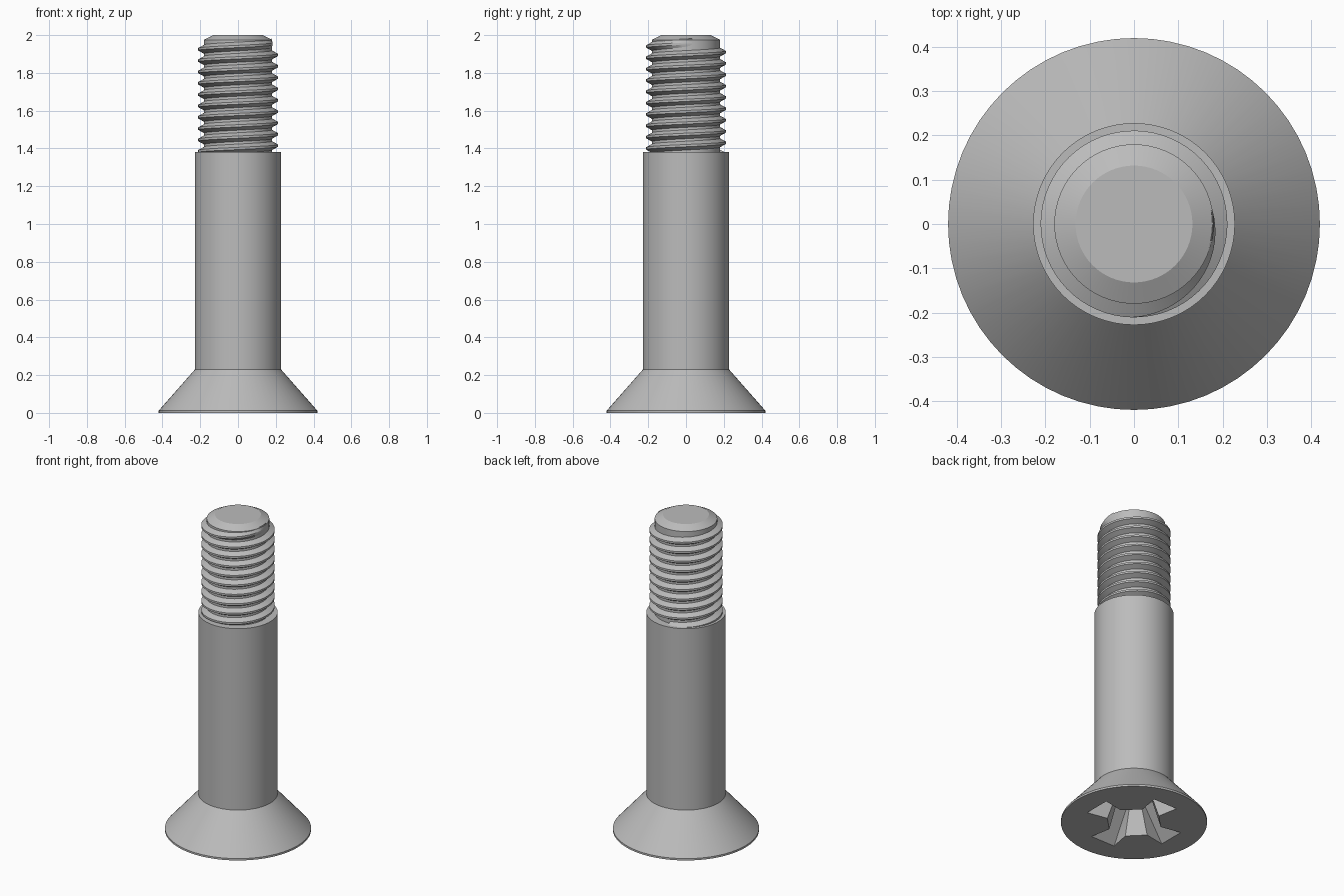
import bpy, bmesh, math

SEGMENTS = 64
CORE, CREST = 0.18, 0.211
PITCH = 0.06

cube = bpy.data.objects.get("Cube")
if cube:
    bpy.data.objects.remove(cube, do_unlink=True)

steel = bpy.data.materials.new("steel grey")
steel.use_nodes = True
colour = (0.5, 0.5, 0.5, 1)
steel.diffuse_color = colour
steel.node_tree.nodes["Principled BSDF"].inputs["Base Color"].default_value = colour


def make_object(name, bm):
    """Turn a bmesh into a steel object with consistent normals."""
    bmesh.ops.recalc_face_normals(bm, faces=bm.faces)
    mesh = bpy.data.meshes.new(name)
    bm.to_mesh(mesh)
    bm.free()
    mesh.materials.append(steel)
    obj = bpy.data.objects.new(name, mesh)
    bpy.context.collection.objects.link(obj)
    return obj


def activate(obj):
    bpy.ops.object.select_all(action="DESELECT")
    obj.select_set(True)
    bpy.context.view_layer.objects.active = obj


def revolve(name, profile):
    """Spin a (radius, z) profile around the z axis."""
    bm = bmesh.new()
    verts = [bm.verts.new((r, 0, z)) for r, z in profile]
    edges = [bm.edges.new(pair) for pair in zip(verts, verts[1:])]
    bmesh.ops.spin(bm, geom=verts + edges, cent=(0, 0, 0), axis=(0, 0, 1),
                   angle=math.tau, steps=SEGMENTS, use_duplicate=False)
    bmesh.ops.remove_doubles(bm, verts=bm.verts, dist=1e-5)
    for z in (profile[0][1], profile[-1][1]):
        rim = [e for e in bm.edges if e.is_boundary
               and all(abs(v.co.z - z) < 1e-4 for v in e.verts)]
        bmesh.ops.contextual_create(bm, geom=rim)
    return make_object(name, bm)


def cross_outline(tip, tip_half, root, root_half):
    """Four flared arms along x and y, joined by slanted corners."""
    arm = [(root, -root_half), (tip, -tip_half), (tip, tip_half), (root, root_half)]
    points = []
    for quarter in range(4):
        c, s = math.cos(quarter * math.pi / 2), math.sin(quarter * math.pi / 2)
        points += [(u * c - v * s, u * s + v * c) for u, v in arm]
    return points


# Countersunk head, plain shank and threaded core in one turned body
body = revolve("screw_body", [
    (0.42, 0), (0.42, 0.012), (0.228, 0.23), (0.228, 1.381),
    (CORE, 1.381), (CORE, 1.975), (0.132, 2.0)])

# Cross drive recess, tapering to a point inside the head
bm = bmesh.new()
rings = []
for z, outline in ((-0.02, cross_outline(0.296, 0.088, 0.156, 0.062)),
                   (0.18, cross_outline(0.13, 0.055, 0.09, 0.045))):
    rings.append([bm.verts.new((x, y, z)) for x, y in outline])
low, high = rings
apex = bm.verts.new((0, 0, 0.23))
bm.faces.new(low)
for i in range(len(low)):
    j = (i + 1) % len(low)
    bm.faces.new((low[i], low[j], high[j], high[i]))
    bm.faces.new((high[i], high[j], apex))
cutter = make_object("recess_cutter", bm)
cutter.hide_render = True

activate(body)
cut = body.modifiers.new("drive recess", "BOOLEAN")
cut.operation = "DIFFERENCE"
cut.solver = "EXACT"
cut.object = cutter
bpy.ops.object.modifier_apply(modifier=cut.name)
bpy.data.objects.remove(cutter, do_unlink=True)

# Right-handed thread ridge, fading into the core at its upper end
end_angle = math.radians(10)
end_z = 1.925 + PITCH * 190 / 360
steps = int((end_z - 1.37) / PITCH * SEGMENTS)
fade_steps = SEGMENTS * 100 / 360
bm = bmesh.new()
previous = None
for i in range(steps + 1):
    angle = end_angle - i * math.tau / SEGMENTS
    z = end_z - i * PITCH / SEGMENTS
    height = (CREST - CORE) * min(1, i / fade_steps)
    section = [(CORE - 0.003, -0.025), (CORE + height, -0.006),
               (CORE + height, 0.006), (CORE - 0.003, 0.025)]
    ring = [bm.verts.new((r * math.cos(angle), r * math.sin(angle), z + dz))
            for r, dz in section]
    if previous:
        for a in range(4):
            b = (a + 1) % 4
            bm.faces.new((previous[a], previous[b], ring[b], ring[a]))
    else:
        bm.faces.new(ring)
    previous = ring
bm.faces.new(previous)
thread = make_object("thread", bm)

for obj in (body, thread):
    activate(obj)
    bpy.ops.object.shade_smooth_by_angle(angle=math.radians(25))
